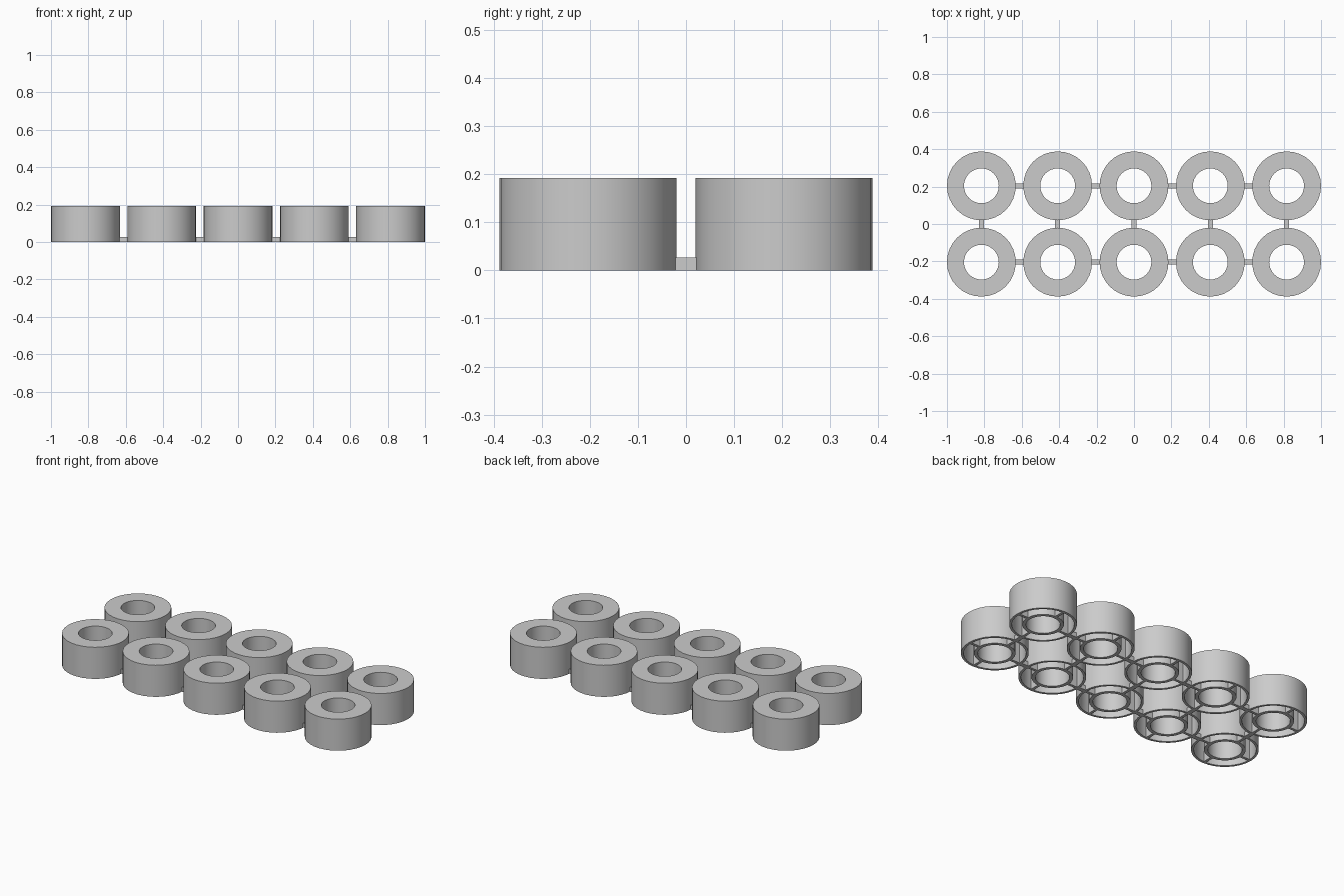
import bpy, bmesh
from math import pi
from mathutils import Matrix, Vector

cube = bpy.data.objects.get("Cube")
if cube:
    bpy.data.objects.remove(cube, do_unlink=True)

PITCH, OUTER, BORE, HEIGHT = 0.408, 0.184, 0.093, 0.192
WALL, TUBE, ROOF = 0.014, 0.02, 0.016
BAR_W, BAR_H = 0.027, 0.027
SIDES = 32

grey = bpy.data.materials.new("Plain grey")
grey.use_nodes = True
COLOUR = (0.6, 0.6, 0.6, 1)
grey.diffuse_color = COLOUR
grey.node_tree.nodes["Principled BSDF"].inputs["Base Color"].default_value = COLOUR


def add_box(bm, centre, size, turn=0):
    """Box at centre, then turned about the z axis."""
    m = Matrix.Rotation(turn, 4, 'Z') @ Matrix.Translation(centre)
    bmesh.ops.create_cube(bm, size=1, matrix=m @ Matrix.Diagonal((*size, 1)))


def finish(bm, name):
    mesh = bpy.data.meshes.new(name)
    bm.to_mesh(mesh)
    bm.free()
    mesh.materials.append(grey)
    return mesh


def place(mesh, name, location, turn=0):
    obj = bpy.data.objects.new(name, mesh)
    obj.location = location
    obj.rotation_euler.z = turn
    bpy.context.collection.objects.link(obj)
    return obj


# Hollow ring: upside-down channel profile turned about z, open underneath
bm = bmesh.new()
inner, outer, under = BORE + TUBE, OUTER - WALL, HEIGHT - ROOF
profile = [(BORE, 0), (BORE, HEIGHT), (OUTER, HEIGHT), (OUTER, 0),
           (outer, 0), (outer, under), (inner, under), (inner, 0)]
verts = [bm.verts.new((r, 0, z)) for r, z in profile]
edges = [bm.edges.new((verts[i - 1], v)) for i, v in enumerate(verts)]
bmesh.ops.spin(bm, geom=verts + edges, cent=(0, 0, 0), axis=(0, 0, 1),
               angle=2 * pi, steps=SIDES, use_merge=True)
bmesh.ops.remove_doubles(bm, verts=bm.verts, dist=1e-5)
bmesh.ops.recalc_face_normals(bm, faces=bm.faces)

# Four ribs inside the channel
rib_mid, rib_len = (inner + outer) / 2, outer - inner + 0.01
for k in range(4):
    add_box(bm, Vector((rib_mid, 0, under / 2)), (rib_len, BAR_W * 0.6, under), k * pi / 2)
ring_mesh = finish(bm, "ring")

# Low bar joining neighbouring rings
bm = bmesh.new()
add_box(bm, Vector((0, 0, BAR_H / 2)), (PITCH - 2 * OUTER + 0.01, BAR_W, BAR_H))
bar_mesh = finish(bm, "link_bar")

# Two rows of five rings with bars between them
for col in range(5):
    x = (col - 2) * PITCH
    place(bar_mesh, f"cross_link_{col + 1}", (x, 0, 0), pi / 2)
    for row, y in (("front", -PITCH / 2), ("back", PITCH / 2)):
        ring = place(ring_mesh, f"{row}_ring_{col + 1}", (x, y, 0))
        if col < 4:
            place(bar_mesh, f"{row}_link_{col + 1}", (x + PITCH / 2, y, 0))

# Smooth round walls, sharp rims
bpy.ops.object.select_all(action='DESELECT')
ring.select_set(True)
bpy.context.view_layer.objects.active = ring
bpy.ops.object.shade_smooth_by_angle(angle=pi / 6)
